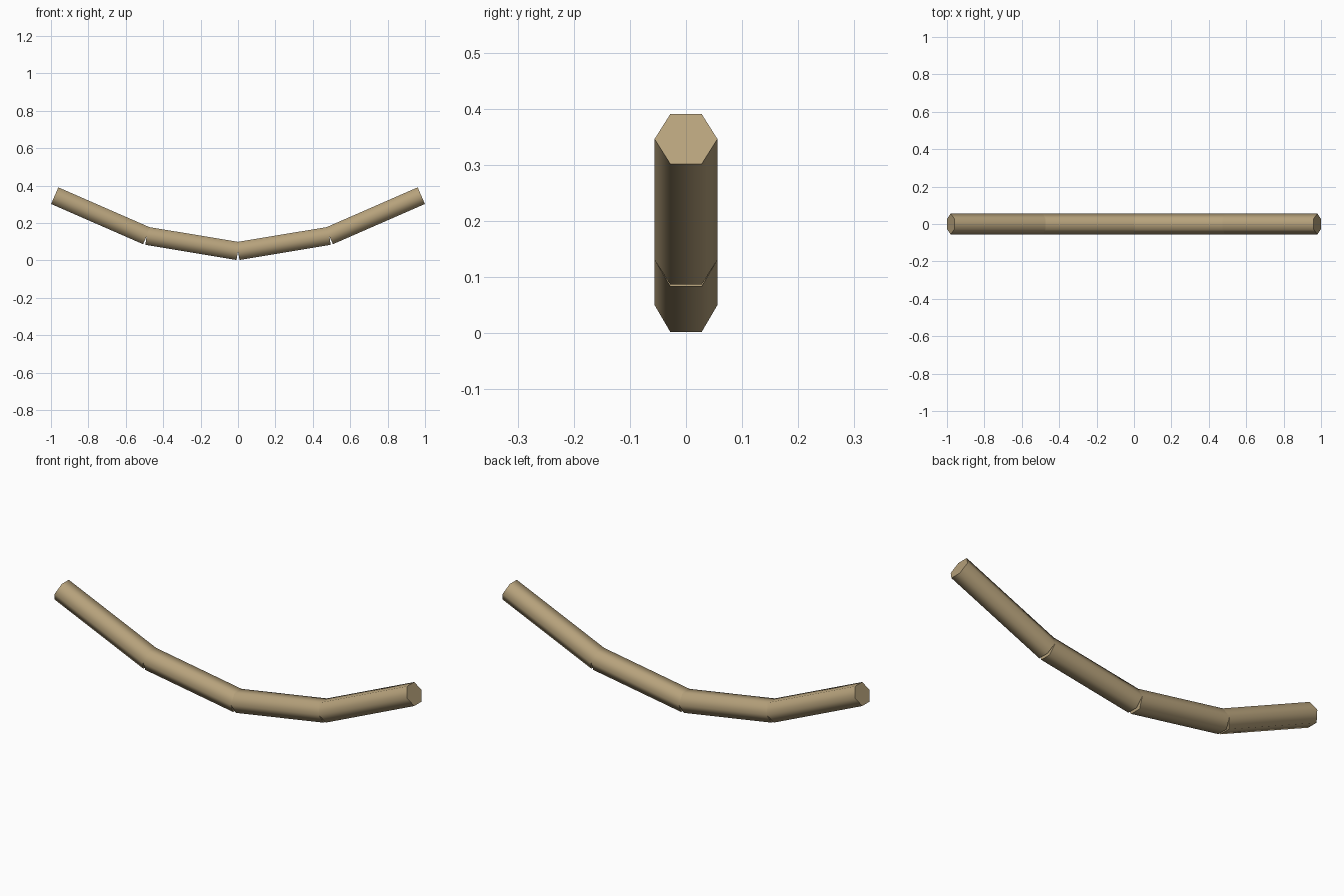
import bpy, math
from mathutils import Vector

if "Cube" in bpy.data.objects:
    bpy.data.objects.remove(bpy.data.objects["Cube"])

RADIUS = 0.056

wood = bpy.data.materials.new("tan")
wood.diffuse_color = (0.47, 0.36, 0.2, 1)
wood.use_nodes = True
wood.node_tree.nodes["Principled BSDF"].inputs["Base Color"].default_value = wood.diffuse_color


def segment(name, start, end):
    """Hexagonal bar between two points in the XZ plane, flat side up."""
    a, b = Vector((start[0], 0, start[1])), Vector((end[0], 0, end[1]))
    d = b - a
    bpy.ops.mesh.primitive_cylinder_add(vertices=6, radius=RADIUS, depth=d.length,
                                        location=(a + b) / 2)
    ob = bpy.context.object
    ob.name = name
    # vertices start on +Y, so corners point sideways and flats face up and down
    ob.rotation_euler = (0, math.atan2(d.x, d.z), 0)
    ob.data.materials.append(wood)
    # blend the six sides, keep the end caps crisp
    bpy.ops.object.shade_smooth_by_angle(angle=math.radians(65))


# two inner bars and two steeper outer bars, mirrored about x = 0
for side, s in (("left", -1), ("right", 1)):
    segment(side + "_inner_bar", (0, 0.05), (s * 0.488, 0.131))
    segment(side + "_outer_bar", (s * 0.488, 0.131), (s * 0.98, 0.346))
